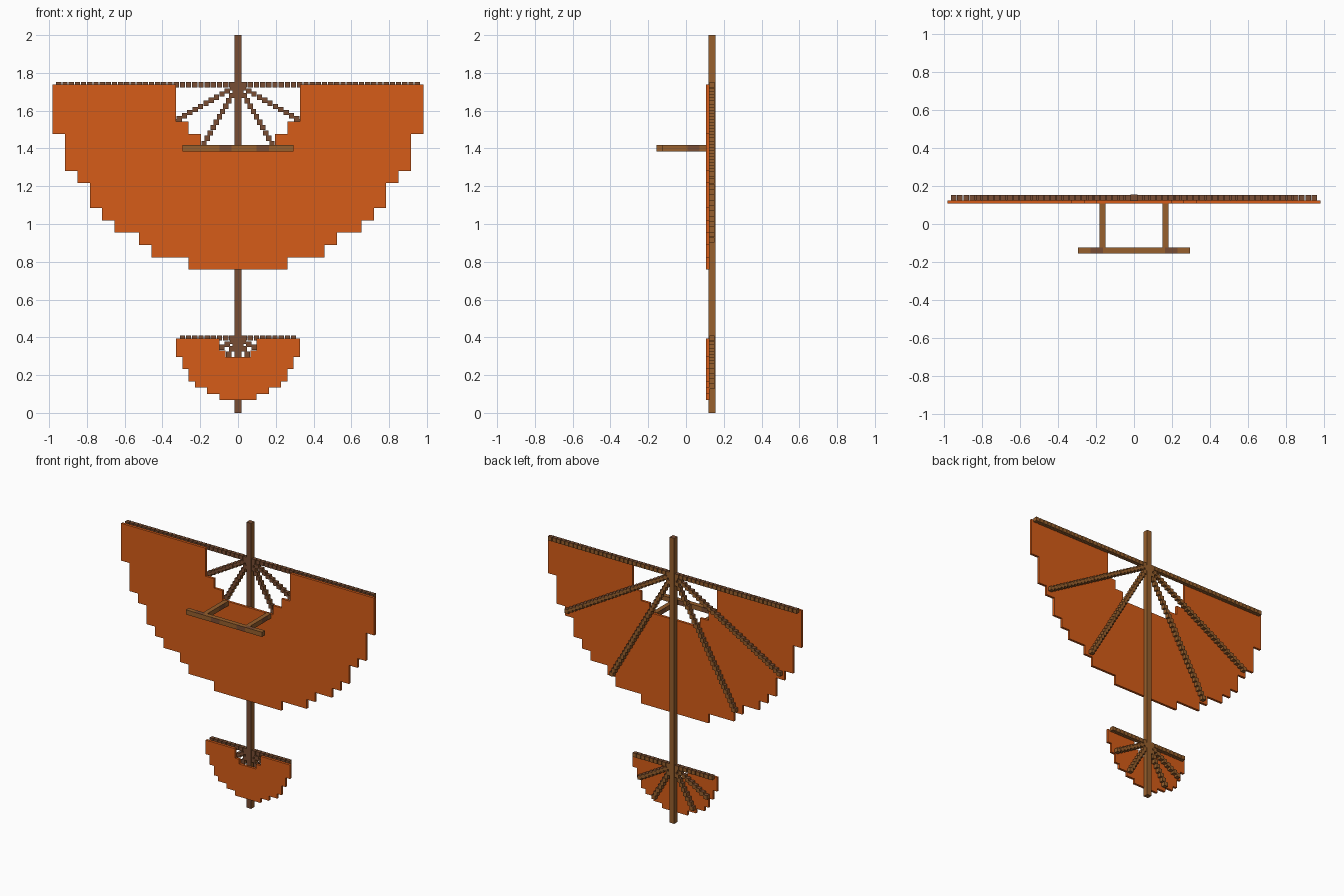
import bpy, bmesh, math
from mathutils import Matrix, Vector

if "Cube" in bpy.data.objects:
    bpy.data.objects.remove(bpy.data.objects["Cube"], do_unlink=True)


def material(name, rgb):
    m = bpy.data.materials.new(name)
    m.use_nodes = True
    m.diffuse_color = (*rgb, 1)
    m.node_tree.nodes["Principled BSDF"].inputs["Base Color"].default_value = (*rgb, 1)
    return m


ORANGE = material("orange cloth", (0.67, 0.107, 0.009))
BROWN = material("wood brown", (0.31, 0.115, 0.026))
DARK = material("dark wood", (0.19, 0.075, 0.033))

STEP = 0.0327      # spacing of the small wooden blocks
BLOCK = 0.028


def finish(bm, name, mats):
    bmesh.ops.recalc_face_normals(bm, faces=bm.faces)
    mesh = bpy.data.meshes.new(name)
    bm.to_mesh(mesh)
    bm.free()
    for m in mats:
        mesh.materials.append(m)
    ob = bpy.data.objects.new(name, mesh)
    bpy.context.collection.objects.link(ob)
    return ob


def add_box(bm, centre, size):
    bmesh.ops.create_cube(bm, size=1, matrix=Matrix.Translation(centre) @ Matrix.Diagonal((*size, 1)))


def beam(name, lo, hi, axis, dark_rule):
    """Box cut into short sections along an axis; the rule picks dark faces."""
    bm = bmesh.new()
    lo, hi = Vector(lo), Vector(hi)
    add_box(bm, (lo + hi) / 2, hi - lo)
    normal = Vector((0, 0, 0))
    normal[axis] = 1
    count = round((hi[axis] - lo[axis]) / (2 * STEP))
    for i in range(1, count):
        geom = bm.verts[:] + bm.edges[:] + bm.faces[:]
        bmesh.ops.bisect_plane(bm, geom=geom, plane_co=lo + normal * 2 * STEP * i, plane_no=normal)
    bmesh.ops.recalc_face_normals(bm, faces=bm.faces)
    for f in bm.faces:
        section = int((f.calc_center_median()[axis] - lo[axis]) / (2 * STEP))
        f.material_index = int(dark_rule(f.normal, section))
    return finish(bm, name, [BROWN, DARK])


def stepped(widths, unit, top):
    """Corner points down the right side of a stack of rows."""
    pts = []
    for i, w in enumerate(widths):
        pts += [(w * unit, top - i * unit), (w * unit, top - (i + 1) * unit)]
    # drop points that lie within a straight vertical side
    return [p for i, p in enumerate(pts)
            if not (0 < i < len(pts) - 1 and pts[i - 1][0] == p[0] == pts[i + 1][0])]


def cloth(name, outer, inner, unit, top):
    """Stepped half disc with a stepped notch at the top."""
    out, hole = stepped(outer, unit, top), stepped(inner, unit, top)
    outline = out + [(-x, z) for x, z in reversed(out)]
    outline += [(-x, z) for x, z in hole] + hole[::-1]
    bm = bmesh.new()
    face = bm.faces.new([bm.verts.new((x, 0.107, z)) for x, z in outline])
    ext = bmesh.ops.extrude_face_region(bm, geom=[face])
    verts = [v for v in ext["geom"] if isinstance(v, bmesh.types.BMVert)]
    bmesh.ops.translate(bm, verts=verts, vec=(0, 0.017, 0))
    return finish(bm, name, [ORANGE])


def ribs(prefix, count, top):
    """Rows of small blocks fanning out from the pole, dark on front and top."""
    for degrees in (0, 30, 60, 120, 150, 180):
        a = math.radians(degrees)
        bm = bmesh.new()
        for i in range(1, count + 1):
            r = i * STEP
            add_box(bm, (r * math.cos(a), 0.138, top - r * math.sin(a)), (BLOCK,) * 3)
        bmesh.ops.recalc_face_normals(bm, faces=bm.faces)
        for f in bm.faces:
            f.material_index = int(f.normal.y < -0.5 or f.normal.z > 0.5)
        finish(bm, f"{prefix}_rib_{degrees}", [BROWN, DARK])


# Main pole, darker on its front and top
beam("pole", (-0.018, 0.12, 0), (0.018, 0.156, 2), 2, lambda n, s: n.y < -0.5 or n.z > 0.5)

# Large wing
cloth("wing_cloth", [15] * 4 + [14] * 3 + [13, 12, 12, 11, 10, 8, 7, 4],
      [5, 5, 5, 4, 3], 2 * STEP, 1.739)
ribs("wing", 29, 1.737)

# Small tail fan
cloth("tail_cloth", [10, 10, 10, 9, 9, 8, 8, 7, 5, 3], [3, 3, 2], STEP, 0.395)
ribs("tail", 9, 0.396)

# Handle bar with two struts
beam("handle_bar", (-0.295, -0.156, 1.384), (0.295, -0.124, 1.417), 0,
     lambda n, s: s in ((3, 6) if abs(n.y) > 0.5 else (1, 7)))
for side, x in (("left", 0.165), ("right", -0.165)):
    beam("handle_strut_" + side, (x - 0.016, -0.124, 1.384), (x + 0.016, 0.107, 1.417), 1,
         lambda n, s: abs(n.x) > 0.5 and s == 2)
